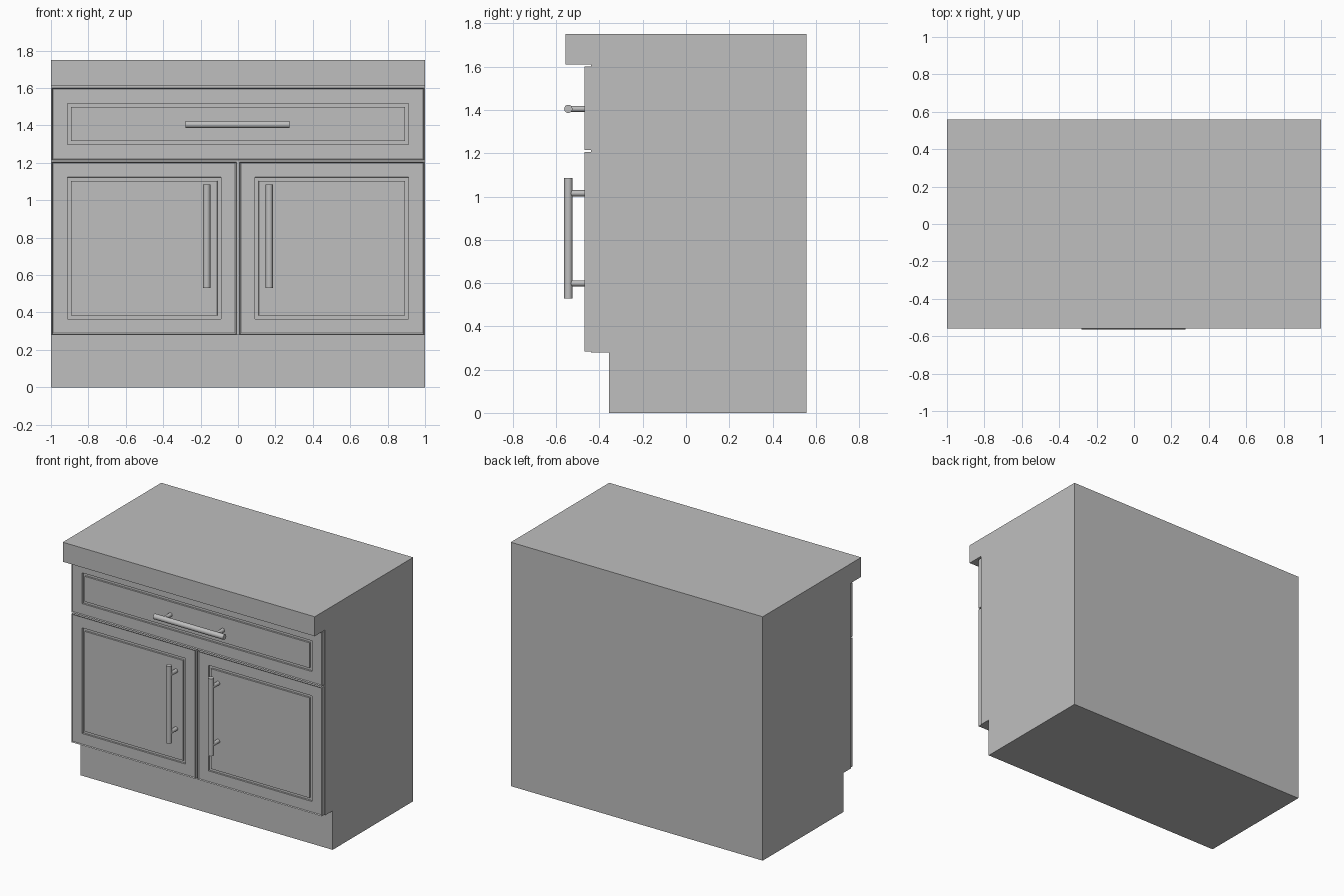
import bpy
import bmesh
from math import pi
from mathutils import Matrix, Vector

cube = bpy.data.objects.get("Cube")
if cube:
    bpy.data.objects.remove(cube, do_unlink=True)

grey = bpy.data.materials.new("cabinet grey")
grey.use_nodes = True
colour = (0.52, 0.52, 0.52, 1)
grey.diffuse_color = colour
grey.node_tree.nodes["Principled BSDF"].inputs["Base Color"].default_value = colour

FACE_Y, BODY_Y, BAR_Y = -0.47, -0.44, -0.544


def finish(name, bm, smooth=False):
    bmesh.ops.recalc_face_normals(bm, faces=bm.faces)
    mesh = bpy.data.meshes.new(name)
    bm.to_mesh(mesh)
    bm.free()
    mesh.materials.append(grey)
    obj = bpy.data.objects.new(name, mesh)
    bpy.context.collection.objects.link(obj)
    if smooth:
        bpy.ops.object.select_all(action="DESELECT")
        obj.select_set(True)
        bpy.context.view_layer.objects.active = obj
        bpy.ops.object.shade_smooth_by_angle()
    return obj


def cabinet_body():
    # Side profile (y, z) with overhanging worktop and toe kick
    profile = [(0.558, 0), (0.558, 1.75), (-0.558, 1.75), (-0.558, 1.61),
               (BODY_Y, 1.61), (BODY_Y, 0.28), (-0.355, 0.28), (-0.355, 0)]
    bm = bmesh.new()
    side = bm.faces.new([bm.verts.new((-1, y, z)) for y, z in profile])
    out = bmesh.ops.extrude_face_region(bm, geom=[side])
    verts = [v for v in out["geom"] if isinstance(v, bmesh.types.BMVert)]
    bmesh.ops.translate(bm, verts=verts, vec=(2, 0, 0))
    finish("cabinet_body", bm)


def panel(name, x0, x1, z0, z1):
    # Front slab with softened rim and a square groove around the centre field
    bm = bmesh.new()
    size = Vector((x1 - x0, BODY_Y - FACE_Y, z1 - z0))
    centre = Vector(((x0 + x1) / 2, (BODY_Y + FACE_Y) / 2, (z0 + z1) / 2))
    bmesh.ops.create_cube(bm, size=1, matrix=Matrix.Translation(centre) @ Matrix.Diagonal(size.to_4d()))
    front = min(bm.faces, key=lambda f: f.calc_center_median().y)

    def inset(width, depth=0):
        bmesh.ops.inset_region(bm, faces=[front], thickness=width, use_even_offset=True)
        bmesh.ops.translate(bm, verts=front.verts, vec=(0, depth, 0))

    rim = list(front.verts)
    inset(0.006)
    bmesh.ops.translate(bm, verts=rim, vec=(0, 0.006, 0))
    inset(0.076)
    inset(0.0005, 0.012)
    inset(0.019)
    inset(0.0005, -0.012)
    finish(name, bm)


def handle(name, x, z, upright):
    # Round bar on two posts, built along x and turned upright for doors
    bm = bmesh.new()

    def rod(radius, length, matrix):
        bmesh.ops.create_cone(bm, cap_ends=True, segments=24, radius1=radius,
                              radius2=radius, depth=length, matrix=matrix)

    rod(0.019, 0.555, Matrix.Rotation(pi / 2, 4, "Y"))
    reach = BODY_Y - BAR_Y - 0.01
    for px in (-0.208, 0.208):
        rod(0.014, reach, Matrix.Translation((px, reach / 2, 0)) @ Matrix.Rotation(pi / 2, 4, "X"))
    turn = Matrix.Rotation(pi / 2 if upright else 0, 4, "Y")
    bm.transform(Matrix.Translation((x, BAR_Y, z)) @ turn)
    finish(name, bm, smooth=True)


cabinet_body()
panel("drawer_front", -0.994, 0.994, 1.215, 1.6)
handle("drawer_handle", -0.003, 1.405, False)
for side, s in (("right", -1), ("left", 1)):
    panel(side + "_door", *sorted((s * 0.994, s * 0.009)), 0.283, 1.205)
    handle(side + "_door_handle", s * 0.167, 0.807, True)
